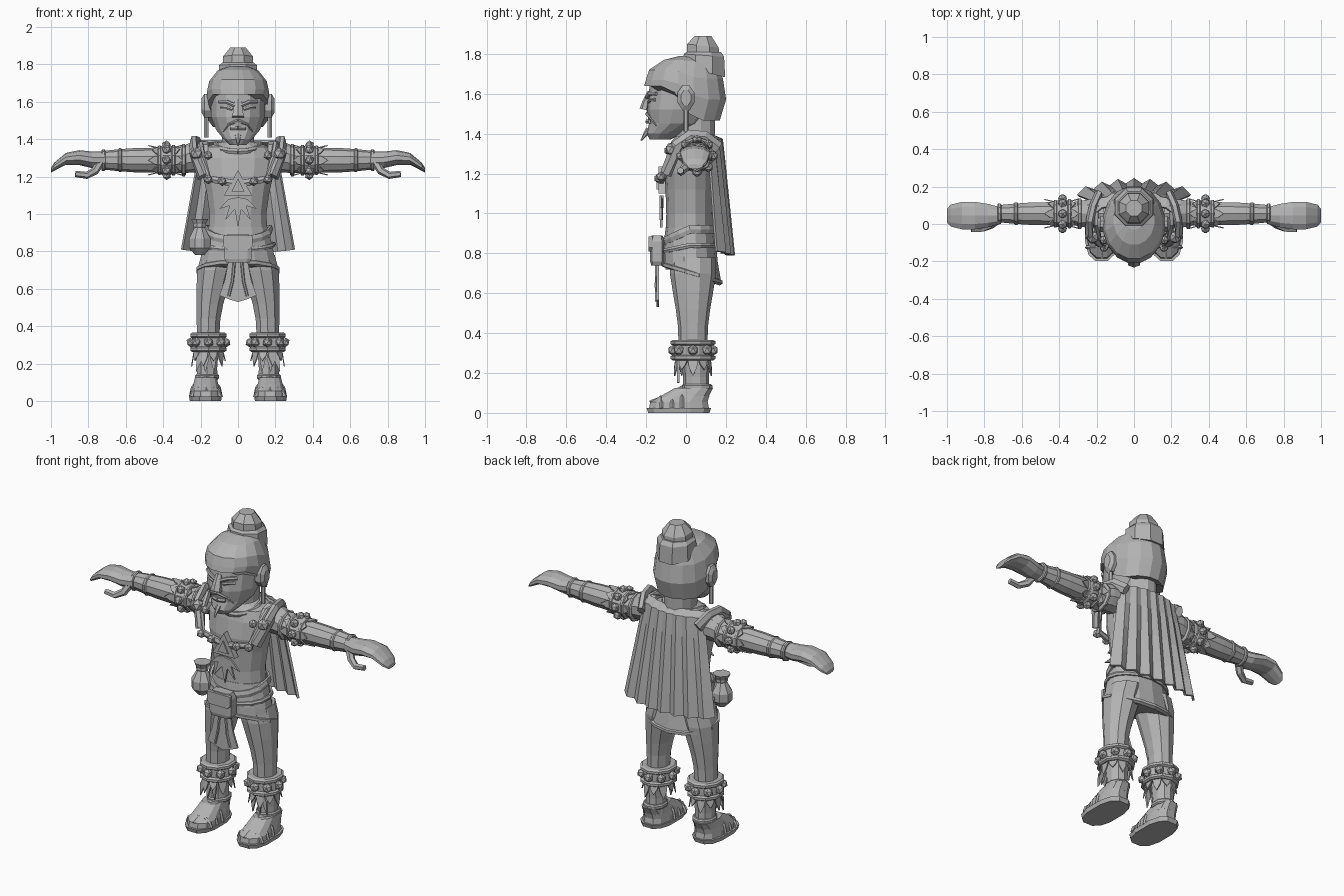
import bpy, bmesh, math
from mathutils import Vector

cube = bpy.data.objects.get("Cube")
if cube:
    bpy.data.objects.remove(cube, do_unlink=True)

GREY = (.45, .45, .45, 1)
material = bpy.data.materials.new("plain grey")
material.use_nodes = True
material.diffuse_color = GREY
shader = next(node for node in material.node_tree.nodes if node.type == 'BSDF_PRINCIPLED')
shader.inputs["Base Color"].default_value = GREY


def finish(name, bm, mirror=False, thickness=0):
    bmesh.ops.recalc_face_normals(bm, faces=bm.faces[:])
    mesh = bpy.data.meshes.new(name)
    bm.to_mesh(mesh)
    bm.free()
    mesh.materials.append(material)
    part = bpy.data.objects.new(name, mesh)
    bpy.context.scene.collection.objects.link(part)
    if thickness:
        solid = part.modifiers.new("Thickness", 'SOLIDIFY')
        solid.thickness, solid.offset = thickness, 0
    if mirror:
        part.modifiers.new("Mirror", 'MIRROR').use_mirror_merge = False


def place(axis, along, u, v):
    return Vector((u, v, along)) if axis == 'z' else Vector((along, u, v))


def circle(count, offset=0):
    turns = [math.tau * (i + offset) / count for i in range(count)]
    return [(math.cos(turn), math.sin(turn)) for turn in turns]


def skin(bm, rings):
    for low, high in zip(rings, rings[1:]):
        for i in range(len(low)):
            j = (i + 1) % len(low)
            bm.faces.new((low[i], low[j], high[j], high[i]))
    bm.faces.new(rings[0])
    bm.faces.new(rings[-1])


def loft(name, centre, radii, profile, sides=12, axis='z', mirror=False, square=1,
         depth=1, thin=0, lean=0, drop=0, fade=2, steep=.5):
    """Skin rings given as (position, scale, shift); drop lowers the back of the rings."""
    bm, rings = bmesh.new(), []
    for index, (along, scale, *shift) in enumerate(profile):
        f = index / (len(profile) - 1)
        u_size = radii[0] * scale
        v_size = radii[1] * scale ** depth * (1 - thin * f)
        u_mid = centre[0] + lean * f * f
        v_mid = centre[1] + sum(shift)
        ring = []
        for c, s in circle(sides, .5):
            sag = drop * (1 - f) ** fade * min(1, max(0, .5 + steep * s))
            u = u_mid + u_size * math.copysign(abs(c) ** square, c)
            v = v_mid + v_size * math.copysign(abs(s) ** square, s)
            ring.append(bm.verts.new(place(axis, along - sag, u, v)))
        rings.append(ring)
    skin(bm, rings)
    finish(name, bm, mirror)


def band(name, along, centre, radii, half, **options):
    """A ring with chamfered edges."""
    loft(name, centre, radii, [(along - half, .9), (along - half / 2, 1),
                               (along + half / 2, 1), (along + half, .9)], **options)


def tube(name, points, width, height, mirror=True, up=(0, 0, 1), taper=1, sides=6):
    bm, rings = bmesh.new(), []
    points = [Vector(point) for point in points]
    last = len(points) - 1
    for i, point in enumerate(points):
        tangent = (points[min(i + 1, last)] - points[max(i - 1, 0)]).normalized()
        side = tangent.cross(Vector(up)).normalized()
        over = tangent.cross(side)
        size = 1 + (taper - 1) * i / last
        rings.append([bm.verts.new(point + size * (side * width * c + over * height * s))
                      for c, s in circle(sides)])
    skin(bm, rings)
    finish(name, bm, mirror)


def hoop(name, z, radii, dip, width, height):
    """A belt around the body that sags at the front."""
    turns = [math.pi * (i / 8 - .5) for i in range(9)]
    tube(name, [(radii[0] * math.cos(t), .02 + radii[1] * math.sin(t),
                 z - dip * max(0, -math.sin(t))) for t in turns], width, height)


def plate(name, outline, y, thickness, mirror=False):
    bm = bmesh.new()
    face = bm.faces.new([bm.verts.new((x, y, z)) for x, z in outline])
    grown = bmesh.ops.extrude_face_region(bm, geom=[face])
    moved = [item for item in grown["geom"] if isinstance(item, bmesh.types.BMVert)]
    bmesh.ops.translate(bm, verts=moved, vec=(0, thickness, 0))
    finish(name, bm, mirror)


def both_sides(half):
    return half + [(-x, z) for x, z in reversed(half) if x]


def feather(name, root, y, degrees, length, width, mirror=False):
    c, s = math.cos(math.radians(degrees)), math.sin(math.radians(degrees))
    shape = both_sides([(0, 0), (width, .4 * length), (width / 2, .7 * length), (0, length)])
    plate(name, [(root[0] + x * c + d * s, root[1] + x * s - d * c) for x, d in shape],
          y, .012, mirror)


def studs(name, spots, radius):
    bm = bmesh.new()
    for spot in spots:
        ball = bmesh.ops.create_icosphere(bm, subdivisions=1, radius=radius)
        bmesh.ops.translate(bm, verts=ball["verts"], vec=spot)
    finish(name, bm, True)


def stud_ring(name, axis, along, centre, radii, radius):
    studs(name, [place(axis, along, centre[0] + radii[0] * c, centre[1] + radii[1] * s)
                 for c, s in circle(8)], radius)


def fringe(name, axis, along, centre, radii, count, length):
    """Leaf points of alternating length around a limb."""
    bm = bmesh.new()
    for i in range(count):
        middle, half = math.tau * i / count, math.pi / count
        reach = length * (.65 if i % 2 else 1)
        leaf = []
        for out, side in ((0, -1), (.5, -.7), (1, 0), (.5, .7), (0, 1)):
            turn, flare = middle + side * half, 1 + out / 8
            leaf.append(bm.verts.new(place(axis, along + reach * out,
                                           centre[0] + radii[0] * flare * math.cos(turn),
                                           centre[1] + radii[1] * flare * math.sin(turn))))
        bm.faces.new(leaf)
    finish(name, bm, True, .006)


# Head, hair and bun
loft("face", (0, -.03), (.15, .17), [(1.37, .3, -.1), (1.4, .52, -.08), (1.45, .8, -.02),
                                     (1.52, .98), (1.66, 1, .02)], sides=14)
loft("hair", (0, 0), (.17, .205), [(1.64, .94, -.02), (1.67, 1), (1.72, .92), (1.77, .65, .02),
                                   (1.79, .3, .03)], sides=16, drop=.175, steep=1.6)
loft("bun_collar", (0, .09), (.115, .115), [(1.74, 1), (1.8, .95), (1.81, .8)], sides=8, drop=.06)
loft("bun", (0, .085), (.09, .09), [(1.77, 1), (1.85, .95), (1.89, .5)], sides=8, drop=.04, fade=1)
loft("neck", (0, .05), (.088, .1), [(1.3, 1.3), (1.39, 1), (1.5, 1)])
loft("ear", (0, 1.58), (.045, .068), [(.13, 1), (.18, 1), (.195, .6)], sides=8, axis='x', mirror=True)
tube("ear_pendant", [(.17, 0, 1.53), (.17, 0, 1.41)], .013, .013, up=(1, 0, 0))
tube("nose", [(0, -.18, 1.61), (0, -.2, 1.56), (0, -.21, 1.52)], .013, .02, False, (1, 0, 0), 1.8)
tube("eyebrow", [(.015, -.195, 1.58), (.06, -.185, 1.6), (.1, -.15, 1.6)], .01, .011)
tube("eye", [(.03, -.185, 1.56), (.06, -.178, 1.57), (.09, -.155, 1.57)], .009, .009)
tube("moustache", [(0, -.195, 1.5), (.05, -.18, 1.48), (.08, -.15, 1.44)], .01, .01, taper=.3)
tube("lips", [(0, -.195, 1.46), (.04, -.18, 1.46)], .01, .012)
tube("goatee", [(0, -.185, 1.42), (0, -.205, 1.395), (0, -.225, 1.365)], .018, .018, False,
     (1, 0, 0), .2)

# Torso, skirt and belts
loft("torso", (0, .02), (.16, .12), [(.72, 1.1), (1, .97), (1.12, 1.08), (1.2, 1.2), (1.3, 1.3, .02),
                                     (1.36, 1.1, .03), (1.385, .6, .03)], sides=14, depth=.3)
loft("skirt", (0, .02), (.165, .122), [(.735, 1.32, .01), (.8, 1.2), (.86, 1.1), (.93, 1)],
     sides=14, depth=.7, drop=.09)
band("skirt_hem", .745, (0, .03), (.227, .153), .016, sides=14, drop=.09, fade=0)
hoop("hip_belt", .92, (.175, .128), .06, .012, .024)
hoop("lower_belt", .84, (.193, .134), .03, .01, .014)
hoop("neckline", 1.375, (.12, .105), .04, .012, .016)

# Belt pouch, hanging cloth and side bag
loft("belt_pouch", (0, -.145), (.075, .036), [(.74, .85), (.76, 1), (.86, 1), (.89, .8)],
     sides=8, square=.4)
plate("pouch_flap", both_sides([(.078, .885), (.078, .83), (.06, .81)]), -.187, .02)
plate("loincloth", both_sides([(.05, .76), (.07, .65), (.1, .565), (.05, .545), (0, .53)]), -.148, .012)
tube("cloth_fold", [(.02, -.148, .74), (.03, -.15, .64), (.05, -.148, .56)], .008, .008, up=(0, 1, 0))
BAG = (-.205, -.05)
loft("side_bag", BAG, (.062, .06), [(.78, .4), (.82, 1), (.87, 1), (.93, .45), (.975, .8)], sides=8)
band("bag_tie", .94, BAG, (.036, .036), .012, sides=8)

# Chest medallion with feathers
plate("medallion", both_sides([(0, 1.235), (.075, 1.1)]), -.138, .035)
plate("medallion_center", both_sides([(0, 1.19), (.035, 1.12)]), -.147, .02)
for step in range(-2, 3):
    feather("chest_feather", (0, 1.09), -.13 - .002 * step, 29 * step, .16 - .02 * abs(step), .018)

# Harness over chest and shoulders
tube("chest_strap", [(.2, .1, 1.37), (.2, 0, 1.37), (.19, -.07, 1.3), (.16, -.11, 1.19),
                     (.03, -.125, 1.165)], .016, .022)
tube("shoulder_flap", [(.19, .16, 1.33), (.22, .09, 1.385), (.235, .02, 1.39), (.24, -.045, 1.34),
                       (.19, -.1, 1.2)], .022, .034)
studs("harness_studs", [(.16, -.085, 1.315), (.16, -.125, 1.185), (.085, -.135, 1.175)], .026)
studs("shoulder_brooch", [(.22, -.07, 1.32)], .036)

# Pleated cape, folded forward over the shoulders
bm, grid = bmesh.new(), []
for fall in (-.1, 0, .2, .5, .8, 1):
    down, row = max(fall, 0), []
    for i in range(15):
        u = i / 7 - 1
        pleat = (.014 if i % 2 else -.014) * (.3 + .7 * down)
        y = .175 + .05 * down - .06 * u * u + pleat + min(fall, 0) / 2
        z = 1.37 - .58 * down + .02 * down * u * u - min(fall, 0) / 5
        row.append(bm.verts.new((u * (.2 + .1 * down), y, z)))
    grid.append(row)
for upper, lower in zip(grid, grid[1:]):
    for i in range(len(upper) - 1):
        bm.faces.new((upper[i], upper[i + 1], lower[i + 1], lower[i]))
finish("cape", bm, thickness=.014)

# Arms and hands
ARM = (.055, 1.288)
limb = dict(sides=10, axis='x', mirror=True)
loft("arm", ARM, (.063, .065), [(.16, 1.25, .02), (.25, 1.25, .015), (.31, 1.07), (.55, 1), (.64, .9),
                                (.73, .75)], **limb)
loft("hand", (.045, 1.29), (.077, .055), [(.71, .6), (.78, .85), (.85, 1, .012), (.92, 1, .005),
                                          (.98, .8, -.035), (1, .5, -.055)],
     depth=.4, thin=.7, **limb)
tube("thumb", [(.735, .02, 1.28), (.765, -.005, 1.23), (.81, -.025, 1.207), (.87, -.028, 1.215)],
     .024, .024, up=(0, 1, 0), taper=.7)
for x in (.29, .345, .42, .63, .72):
    size = .105 - .065 * x
    band("arm_ring", x, ARM, (size, size), .011, **limb)
band("armband", .382, ARM, (.077, .079), .04, **limb)
stud_ring("armband_studs", 'x', .382, ARM, (.08, .08), .026)
fringe("armband_outer_leaves", 'x', .42, ARM, (.068, .07), 8, .06)
fringe("armband_inner_leaves", 'x', .345, ARM, (.07, .072), 8, -.05)

# Legs and cuffs
CUFF = (.158, .035)
limb = dict(sides=10, mirror=True)
loft("leg", (.16, .035), (.07, .08), [(.34, .9), (.44, .95), (.52, 1.08), (.6, 1.25), (.7, 1.45),
                                      (.78, 1.45)], lean=-.06, **limb)
loft("shin", (.165, .05), (.065, .074), [(.08, .9), (.18, .87), (.3, 1.02)], **limb)
loft("cuff", CUFF, (.09, .097), [(.275, 1), (.355, 1)], **limb)
for z in (.277, .352):
    band("cuff_rim", z, CUFF, (.102, .112), .014, **limb)
stud_ring("cuff_studs", 'z', .314, CUFF, (.092, .1), .028)
fringe("cuff_leaves", 'z', .27, CUFF, (.08, .086), 10, -.085)
for step in (-1, 0, 1):
    feather("shin_feather", (.165 + .03 * step, .28), -.045, 8 * step + 5, .13, .016, True)

# Sandals
loft("foot", (.172, -.035), (.08, .155), [(.02, 1), (.055, .97), (.085, .87, .03), (.125, .75, .075)],
     depth=1.6, mirror=True, square=.75)
loft("sole", (.174, -.036), (.09, .166), [(0, .95), (.025, 1)], mirror=True, square=.75)
for y, height in ((-.125, .055), (-.07, .075), (-.02, .1)):
    arch = [math.pi * i / 6 for i in range(7)]
    tube("sandal_strap", [(.172 + .077 * math.cos(t), y, .02 + height * math.sin(t)) for t in arch],
         .014, .011, up=(0, 1, 0))
tube("toe_strap", [(.17, -.18, .05), (.17, -.1, .08), (.167, -.02, .125)], .012, .012, up=(1, 0, 0))
band("ankle_strap", .13, (.165, .055), (.067, .077), .014, **limb)
